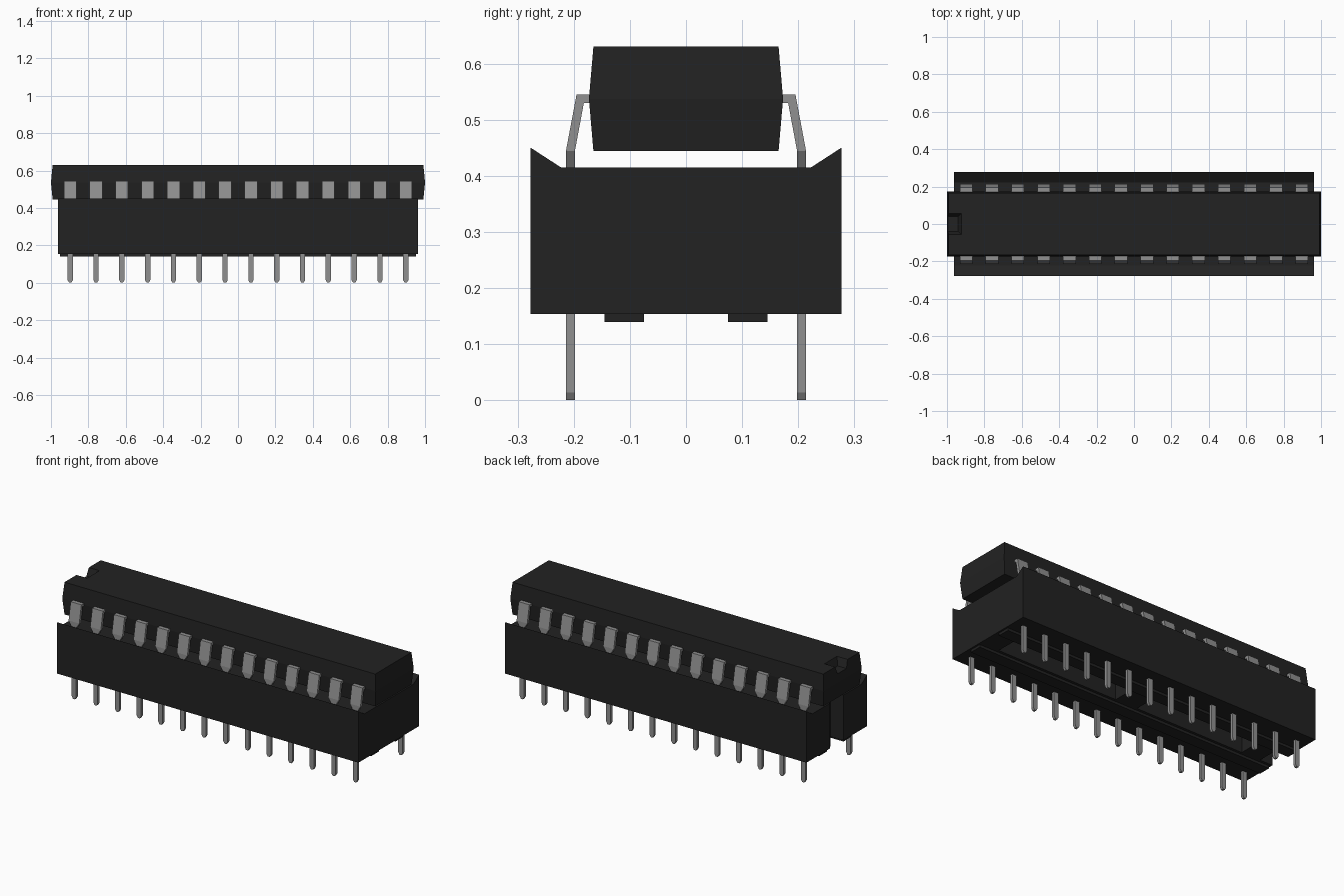
import bpy, bmesh
from mathutils import Vector

cube = bpy.data.objects.get("Cube")
if cube:
    bpy.data.objects.remove(cube, do_unlink=True)


def material(name, v):
    m = bpy.data.materials.new(name)
    m.use_nodes = True
    m.diffuse_color = (v, v, v, 1)
    m.node_tree.nodes["Principled BSDF"].inputs["Base Color"].default_value = (v, v, v, 1)
    return m


black = material("black_plastic", 0.016)
metal = material("grey_metal", 0.28)


def finish(name, bm, mat):
    bmesh.ops.recalc_face_normals(bm, faces=bm.faces)
    me = bpy.data.meshes.new(name)
    bm.to_mesh(me)
    bm.free()
    me.materials.append(mat)
    ob = bpy.data.objects.new(name, me)
    bpy.context.collection.objects.link(ob)
    return ob


def loft(bm, sections):
    """Skin a list of matching point rings and cap both ends."""
    rings = [[bm.verts.new(p) for p in s] for s in sections]
    n = len(rings[0])
    for a, b in zip(rings, rings[1:]):
        for i in range(n):
            bm.faces.new((a[i], a[(i + 1) % n], b[(i + 1) % n], b[i]))
    bm.faces.new(rings[0])
    bm.faces.new(rings[-1])


def rect(x, y, z, cx=0, cy=0):
    return [(cx + sx * x, cy + sy * y, z) for sx, sy in ((-1, -1), (1, -1), (1, 1), (-1, 1))]


def extrude_x(bm, profile, x0, x1):
    loft(bm, [[(x, y, z) for y, z in profile] for x in (x0, x1)])


def block(bm, x0, x1, y0, y1, z0, z1):
    extrude_x(bm, [(y0, z0), (y1, z0), (y1, z1), (y0, z1)], x0, x1)


# Socket frame: sloped-lip side walls, joined by cross bars, open slot at the -x end
SLOT, X = 0.06, 0.962
bm = bmesh.new()
side = [(SLOT, 0.154), (0.277, 0.154), (0.277, 0.45), (0.223, 0.415), (SLOT, 0.415)]
for s in (-1, 1):
    extrude_x(bm, [(s * y, z) for y, z in side], -X, X)
for x0, x1 in ((-0.88, -0.76), (-0.07, 0.07), (0.84, X)):
    block(bm, x0, x1, -SLOT, SLOT, 0.154, 0.415)
finish("socket_frame", bm, black)

# Standoff rails under the socket
bm = bmesh.new()
for s in (-1, 1):
    y0, y1 = sorted((s * 0.075, s * 0.145))
    block(bm, -0.952, 0.952, y0, y1, 0.139, 0.156)
finish("standoff_rails", bm, black)

# Chip body, widest at its parting line
bm = bmesh.new()
loft(bm, [rect(0.991, 0.165, 0.444), rect(1.0, 0.173, 0.537), rect(0.991, 0.165, 0.63)])
chip = finish("chip_body", bm, black)

# Orientation notch cut into the top of the -x end
bm = bmesh.new()
loft(bm, [rect(0.06, 0.04, 0.585, -1.0), rect(0.082, 0.062, 0.645, -1.0)])
cutter = finish("notch_cutter", bm, black)
cutter.hide_render = True
mod = chip.modifiers.new("notch", "BOOLEAN")
mod.operation, mod.solver, mod.object = "DIFFERENCE", "EXACT", cutter
bpy.context.view_layer.objects.active = chip
bpy.ops.object.modifier_apply(modifier=mod.name)
bpy.data.objects.remove(cutter, do_unlink=True)

# Chip leads (shoulder, sloped blade, tapered tip) and socket pins
COUNT, PITCH = 14, 0.138
leads, pins = bmesh.new(), bmesh.new()
# Each station: outer point (y, z), inner point (y, z), half width
lead_path = [((0.16, 0.545), (0.16, 0.53), 0.034),
             ((0.195, 0.545), (0.182, 0.53), 0.034),
             ((0.214, 0.444), (0.198, 0.444), 0.034),
             ((0.214, 0.412), (0.198, 0.412), 0.014)]
for i in range(COUNT):
    x = (i - (COUNT - 1) / 2) * PITCH
    for s in (-1, 1):
        loft(leads, [[(x - w, s * o[0], o[1]), (x + w, s * o[0], o[1]),
                      (x + w, s * n[0], n[1]), (x - w, s * n[0], n[1])]
                     for o, n, w in lead_path])
        loft(pins, [rect(0.006, 0.008, 0, x, s * 0.206),
                    rect(0.014, 0.008, 0.014, x, s * 0.206),
                    rect(0.014, 0.008, 0.17, x, s * 0.206)])
finish("chip_leads", leads, metal)
finish("socket_pins", pins, metal)
